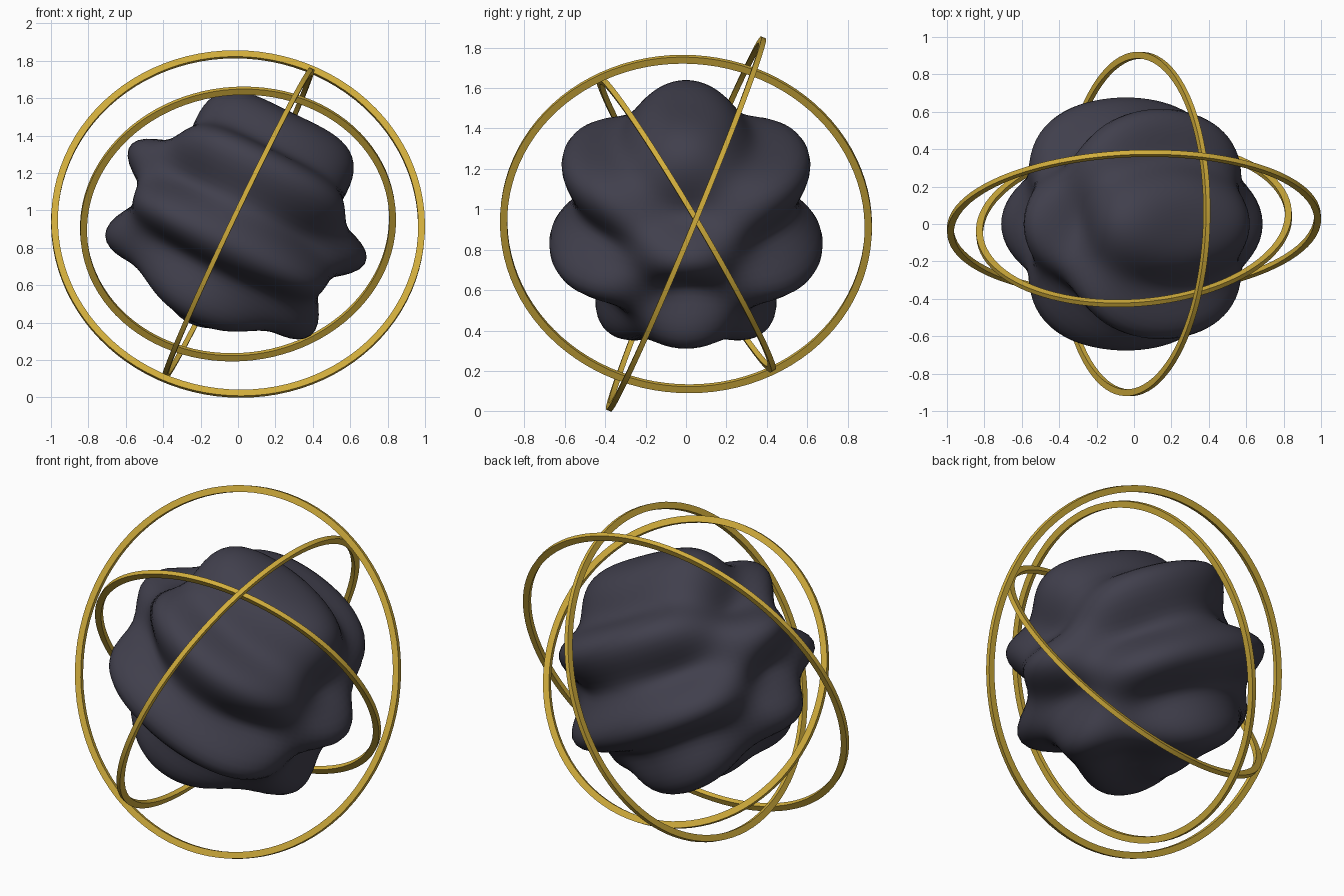
import bpy, bmesh, math
from mathutils import Vector, Matrix

if "Cube" in bpy.data.objects:
    bpy.data.objects.remove(bpy.data.objects["Cube"])

CENTRE = Vector((0, 0, 0.927))


def material(name, rgb):
    m = bpy.data.materials.new(name)
    m.diffuse_color = (*rgb, 1)
    m.use_nodes = True
    m.node_tree.nodes["Principled BSDF"].inputs["Base Color"].default_value = m.diffuse_color
    return m


gold = material("gold", (0.64, 0.42, 0.045))
charcoal = material("charcoal", (0.052, 0.050, 0.073))


def finish(bm, name, mat, angle):
    bmesh.ops.recalc_face_normals(bm, faces=bm.faces[:])
    mesh = bpy.data.meshes.new(name)
    bm.to_mesh(mesh)
    bm.free()
    mesh.materials.append(mat)
    ob = bpy.data.objects.new(name, mesh)
    bpy.context.collection.objects.link(ob)
    bpy.context.view_layer.objects.active = ob
    ob.select_set(True)
    bpy.ops.object.shade_smooth_by_angle(angle=math.radians(angle))
    ob.select_set(False)
    return ob


# Rippled core: a sphere pushed in and out by crossed waves, then tilted
bm = bmesh.new()
bmesh.ops.create_uvsphere(bm, u_segments=96, v_segments=64, radius=1)
tilt = Matrix.Rotation(math.radians(26), 3, 'Y')
for v in bm.verts:
    d = v.co.normalized()
    r = 0.626 + 0.087 * math.sin(9 * d.z) * math.cos(4 * d.y)
    v.co = tilt @ (d * r) + CENTRE
finish(bm, "rippled_core", charcoal, 180)


# Flat-sided hoops around the core
def hoop(name, outer, normal, width=0.036, thick=0.026, segs=96):
    turn = Vector(normal).to_track_quat('Z', 'Y')
    inner, h = outer - width, thick / 2
    section = [(outer, -h), (outer, h), (inner, h), (inner, -h)]
    bm = bmesh.new()
    loops = []
    for i in range(segs):
        a = 2 * math.pi * i / segs
        loops.append([bm.verts.new(turn @ Vector((r * math.cos(a), r * math.sin(a), z)) + CENTRE)
                      for r, z in section])
    for i in range(segs):
        p, q = loops[i], loops[(i + 1) % segs]
        for j in range(4):
            k = (j + 1) % 4
            bm.faces.new((p[j], q[j], q[k], p[k]))
    finish(bm, name, gold, 30)


hoop("outer_hoop", 1.0, (-0.037, 0.923, -0.383))
hoop("middle_hoop", 0.921, (0.903, -0.037, -0.43))
hoop("inner_hoop", 0.846, (-0.065, 0.857, 0.508))
